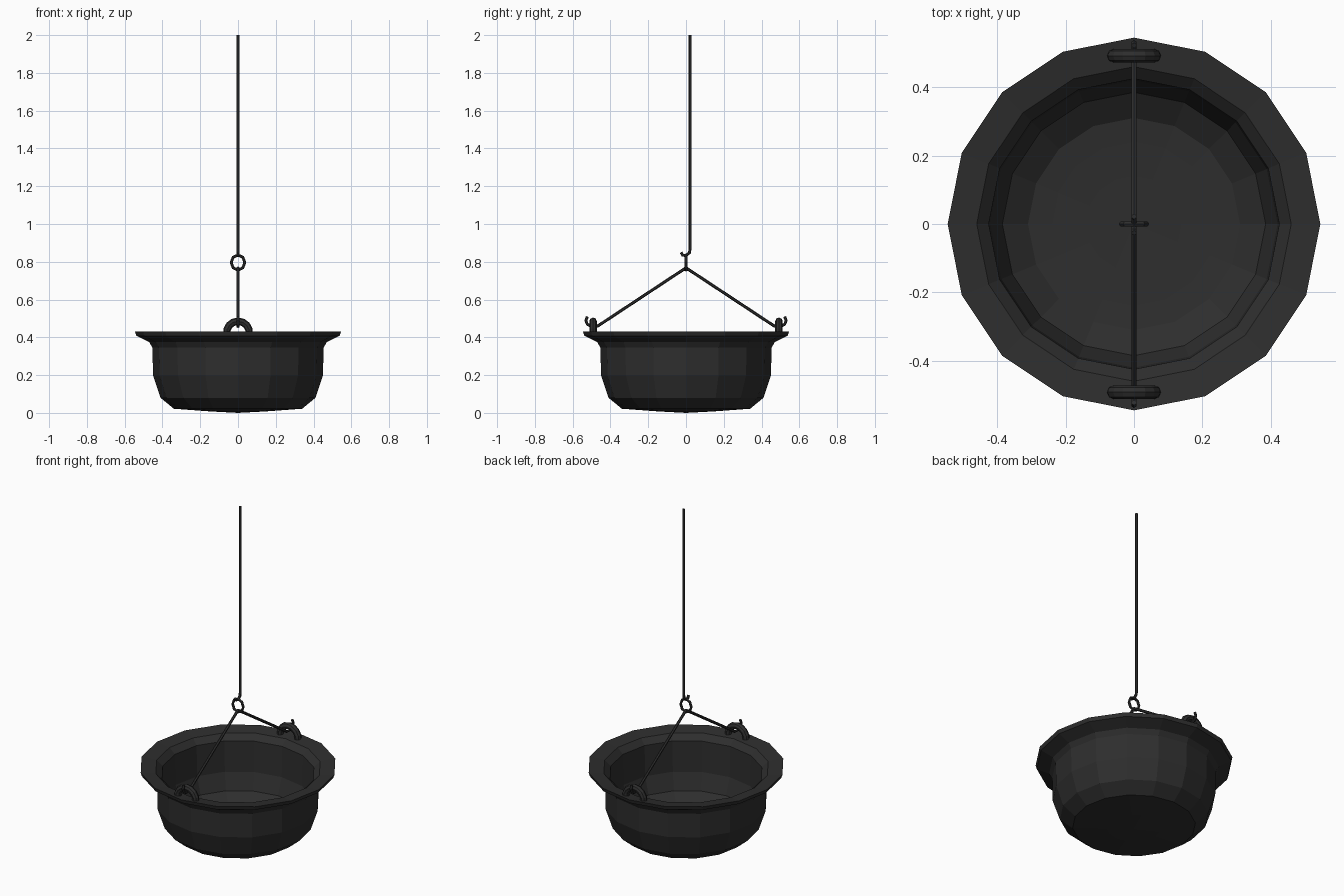
import bpy, math
from mathutils import Vector

if "Cube" in bpy.data.objects:
    bpy.data.objects.remove(bpy.data.objects["Cube"])

iron = bpy.data.materials.new("dark_iron")
iron.diffuse_color = (0.027, 0.027, 0.027, 1)
iron.use_nodes = True
iron.node_tree.nodes["Principled BSDF"].inputs["Base Color"].default_value = iron.diffuse_color


def make(name, verts, faces):
    me = bpy.data.meshes.new(name)
    me.from_pydata(verts, [], faces)
    me.materials.append(iron)
    ob = bpy.data.objects.new(name, me)
    bpy.context.collection.objects.link(ob)
    return ob


def lathe(name, profile, n):
    # first and last profile points lie on the axis
    verts = [(0, 0, profile[0][1])]
    for r, z in profile[1:-1]:
        for i in range(n):
            a = 2 * math.pi * i / n
            verts.append((r * math.cos(a), r * math.sin(a), z))
    verts.append((0, 0, profile[-1][1]))
    rings, last, faces = len(profile) - 2, len(verts) - 1, []
    for i in range(n):
        j = (i + 1) % n
        faces.append((0, 1 + j, 1 + i))
        for k in range(rings - 1):
            a, b = 1 + k * n, 1 + (k + 1) * n
            faces.append((a + i, a + j, b + j, b + i))
        a = 1 + (rings - 1) * n
        faces.append((a + i, a + j, last))
    return make(name, verts, faces)


def tube(name, path, radius, normal, sides=6, closed=False):
    # sweep a round section along a path lying in the plane with this normal
    pts, nrm = [Vector(p) for p in path], Vector(normal)
    m, verts, faces = len(pts), [], []
    for k, p in enumerate(pts):
        if closed:
            t = pts[(k + 1) % m] - pts[k - 1]
        else:
            t = pts[min(k + 1, m - 1)] - pts[max(k - 1, 0)]
        side = nrm.cross(t.normalized())
        for i in range(sides):
            a = 2 * math.pi * i / sides
            verts.append(p + radius * (math.cos(a) * side + math.sin(a) * nrm))
    for k in range(m if closed else m - 1):
        a, b = k * sides, ((k + 1) % m) * sides
        for i in range(sides):
            j = (i + 1) % sides
            faces.append((a + i, b + i, b + j, a + j))
    if not closed:
        faces.append(tuple(range(sides)))
        faces.append(tuple(reversed(range((m - 1) * sides, m * sides))))
    ob = make(name, verts, faces)
    # keep the normals facing outward
    import bmesh
    bm = bmesh.new()
    bm.from_mesh(ob.data)
    bmesh.ops.recalc_face_normals(bm, faces=bm.faces)
    bm.to_mesh(ob.data)
    bm.free()
    return ob


# Pot: outside from the bottom up, over the flared rim, then the inside
lathe("pot", [(0, 0.0), (0.15, 0.008), (0.34, 0.022), (0.41, 0.08), (0.45, 0.2),
              (0.453, 0.345), (0.47, 0.375), (0.538, 0.408), (0.545, 0.43),
              (0.46, 0.418), (0.425, 0.385), (0.42, 0.2), (0.385, 0.1),
              (0.31, 0.05), (0.24, 0.042), (0.14, 0.036), (0, 0.034)], 16)

# Lugs on the rim and the hooked bail rods through them
for s, label in ((-1, "front"), (1, "back")):
    arc = [(0.06 * math.cos(a), s * 0.492, 0.425 + 0.06 * math.sin(a))
           for a in (math.pi * (i / 8 * 1.1 - 0.05) for i in range(9))]
    tube(label + "_lug", arc, 0.02, (0, 1, 0), 8)
    rod = [(0, 0, 0.768), (0, s * 0.47, 0.458), (0, s * 0.5, 0.457),
           (0, s * 0.523, 0.47), (0, s * 0.53, 0.49), (0, s * 0.522, 0.51)]
    tube(label + "_bail_rod", rod, 0.008, (1, 0, 0))

# Centre ring
ring = [(0.036 * math.cos(i * math.pi / 4), 0, 0.796 + 0.04 * math.sin(i * math.pi / 4))
        for i in range(8)]
tube("centre_ring", ring, 0.008, (0, 1, 0), 6, True)

# Long hanging rod with its hook
tube("hanging_rod", [(0, 0.022, 2.0), (0, 0.022, 0.87), (0, 0.018, 0.848), (0, 0, 0.832),
                     (0, -0.018, 0.835), (0, -0.026, 0.85)], 0.008, (1, 0, 0))
